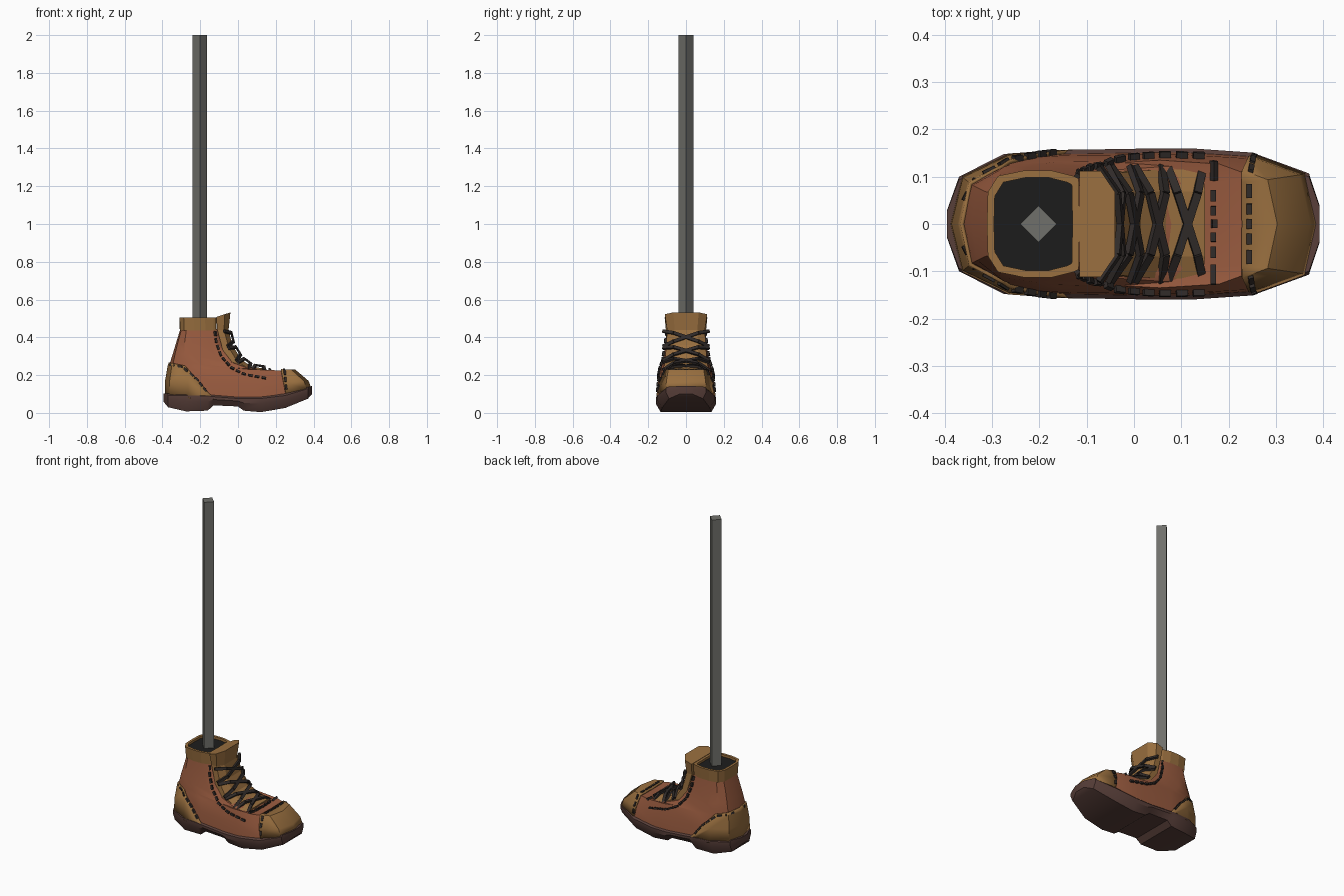
import bpy, bmesh, math
from mathutils import Vector
from mathutils.bvhtree import BVHTree

if "Cube" in bpy.data.objects:
    bpy.data.objects.remove(bpy.data.objects["Cube"])


def material(name, color):
    m = bpy.data.materials.new(name)
    m.diffuse_color = (*color, 1)
    m.use_nodes = True
    m.node_tree.nodes["Principled BSDF"].inputs["Base Color"].default_value = m.diffuse_color
    return m


BROWN = material("brown_leather", (0.32, 0.105, 0.05))
TAN = material("tan_leather", (0.32, 0.16, 0.05))
SOLE = material("sole_rubber", (0.095, 0.048, 0.04))
DARK = material("dark_cord", (0.03, 0.024, 0.022))
BLACK = material("lining", (0.012, 0.012, 0.012))
GREY = material("pole_grey", (0.16, 0.16, 0.145))


def finish(name, bm, mat):
    mesh = bpy.data.meshes.new(name)
    bm.to_mesh(mesh)
    bm.free()
    ob = bpy.data.objects.new(name, mesh)
    mesh.materials.append(mat)
    bpy.context.collection.objects.link(ob)
    return ob


def loft(rings, start=True, end=True):
    bm = bmesh.new()
    rows = [[bm.verts.new(p) for p in r] for r in rings]
    n = len(rows[0])
    for a, b in zip(rows, rows[1:]):
        for i in range(n):
            j = (i + 1) % n
            bm.faces.new((a[i], a[j], b[j], b[i]))
    if start:
        bm.faces.new(rows[0][::-1])
    if end:
        bm.faces.new(rows[-1])
    bmesh.ops.recalc_face_normals(bm, faces=bm.faces)
    return bm


# Foot outline shared by every tilted ring: position along the foot, half width
OUTLINE = [(0, 0), (.03, .63), (.155, .93), (.31, .98), (.63, 1), (.82, .94), (.97, .67), (1, 0)]
OUTLINE += [(t, -w) for t, w in OUTLINE[-2:0:-1]]
COLLAR = [(0, .0), (.01, .6), (.12, .9), (.4, 1), (.7, 1), (.93, .9), (.99, .85), (1, 0)]
COLLAR += [(t, -w) for t, w in COLLAR[-2:0:-1]]


def ring(xb, zb, xf, zf, hw, sag=0.0, shape=OUTLINE):
    return [(xb + (xf - xb) * t, hw * w, zb + (zf - zb) * t - sag * math.sin(math.pi * t))
            for t, w in shape]


# Leather upper
def upper_bm():
    return loft([ring(-.38, .09, .38, .13, .152, .04),
                 ring(-.378, .17, .367, .165, .148, .01),
                 ring(-.365, .245, .30, .222, .135),
                 ring(-.357, .275, .17, .217, .13),
                 ring(-.343, .32, .03, .258, .122),
                 ring(-.325, .38, -.05, .35, .11),
                 ring(-.305, .445, -.095, .445, .102)])


bm = upper_bm()
surface = BVHTree.FromBMesh(bm)
finish("boot_upper", bm, BROWN)


# Toe cap and heel patch: cut from the upper and thickened
def patch(name, planes):
    bm = upper_bm()
    for co, no in planes:
        bmesh.ops.bisect_plane(bm, geom=bm.verts[:] + bm.edges[:] + bm.faces[:],
                               plane_co=co, plane_no=no, clear_outer=True)
    ends = [f for f in bm.faces if f.normal.z < -.8]
    bmesh.ops.delete(bm, geom=ends, context='FACES')
    ob = finish(name, bm, TAN)
    mod = ob.modifiers.new("thickness", 'SOLIDIFY')
    mod.thickness, mod.offset = .008, 1


patch("toe_cap", [((.228, 0, .22), (-1, 0, -.2))])
patch("heel_patch", [((-.28, 0, .25), (.2, 0, 1)), ((-.28, 0, .25), (.75, 0, .65))])

# Sole: stations along the length (x, half width, top z, bottom z)
STATIONS = [(-.395, .03, .102, .06), (-.37, .1, .103, .03), (-.275, .148, .102, .008),
            (-.16, .157, .1, .012), (-.13, .157, .096, .04), (.0, .159, .086, .034),
            (.03, .16, .085, .012), (.12, .16, .086, .004), (.25, .151, .102, .026),
            (.37, .107, .138, .075), (.392, .04, .142, .1)]
sole = []
for x, w, zt, zb in STATIONS:
    half = [(w * .93, zt), (w, zt - .01), (w, zt - .45 * (zt - zb)), (w * .84, zb)]
    sole.append([(x, y, z) for y, z in half] + [(x, -y, z) for y, z in half[::-1]])
finish("sole", loft(sole), SOLE)

# Padded collar with dark lining
finish("collar", loft([ring(-.308, .435, -.115, .435, .106, 0, COLLAR),
                       ring(-.311, .506, -.115, .506, .113, 0, COLLAR),
                       ring(-.296, .506, -.13, .506, .098, 0, COLLAR),
                       ring(-.296, .485, -.13, .485, .098, 0, COLLAR)], False, False), TAN)
bm = bmesh.new()
bm.faces.new([bm.verts.new(p) for p in ring(-.3, .492, -.125, .492, .1, 0, COLLAR)])
bmesh.ops.recalc_face_normals(bm, faces=bm.faces)
finish("lining", bm, BLACK)

# Tongue: front x, z, back x, z, half width
tongue = []
for fx, fz, bx, bz, w in [(-.04, .532, -.115, .508, .112), (-.05, .44, -.11, .44, .1),
                          (-.03, .36, -.08, .33, .105), (.015, .285, -.03, .25, .112),
                          (.07, .245, .05, .21, .115), (.15, .233, .14, .2, .115)]:
    mx, mz = fx * .6 + bx * .4, fz * .6 + bz * .4
    half = [(bx, w, bz), (mx, w, mz), (fx, w * .6, fz)]
    tongue.append(half + [(x, -y, z) for x, y, z in half[::-1]])
finish("tongue", loft(tongue), TAN)


def bar(bm, p, q, n, width, thick):
    d = (q - p).normalized()
    s = d.cross(n).normalized() * width / 2
    u = s.cross(d).normalized() * thick / 2
    ends = [[bm.verts.new(e + a * s + b * u) for a, b in ((1, 1), (1, -1), (-1, -1), (-1, 1))]
            for e in (p, q)]
    a, b = ends
    faces = [bm.faces.new(a), bm.faces.new(b[::-1])]
    faces += [bm.faces.new((a[i], b[i], b[(i + 1) % 4], a[(i + 1) % 4])) for i in range(4)]
    bmesh.ops.recalc_face_normals(bm, faces=faces)


# Criss-cross laces over the tongue
rows = [Vector(p) for p in ((-.045, 0, .44), (-.025, 0, .36), (.018, 0, .292),
                            (.075, 0, .25), (.15, 0, .238))]
bm = bmesh.new()
for a, b in zip(rows, rows[1:]):
    d = (b - a).normalized()
    n = Vector((-d.z, 0, d.x))
    for side in (1, -1):
        path = []
        for t, y, lift in ((0, .122, -.03), (.22, .065, .006), (.78, -.065, .006), (1, -.122, -.03)):
            path.append(a.lerp(b, t) + n * lift + Vector((0, y * side, 0)))
        for p, q in zip(path, path[1:]):
            bar(bm, p, q, n, .017, .012)
finish("laces", bm, DARK)

# Stitching: dashes projected on the upper
stitch = bmesh.new()


def dashes(rays):
    hits = [surface.ray_cast(o, d) + (d,) for o, d in rays]
    hits = [(h[0], h[1] if h[1].z > -.9 else -h[1]) for h in hits if h[0] is not None]
    for i in range(0, len(hits) - 2, 3):
        (p, n), (q, _) = hits[i], hits[i + 2]
        bar(stitch, p + n * .006, q + n * .006, n, .011, .014)


def side_seam(points, step=.012):
    samples = []
    for a, b in zip(points, points[1:]):
        k = max(1, round(math.dist(a, b) / step))
        samples += [(a[0] + (b[0] - a[0]) * i / k, a[1] + (b[1] - a[1]) * i / k) for i in range(k)]
    for s in (1, -1):
        dashes([(Vector((x, s, z)), Vector((0, -s, 0))) for x, z in samples])


def cross_seam(x, lean, a0, a1, count):
    rays = []
    for i in range(count):
        a = math.radians(a0 + (a1 - a0) * i / (count - 1))
        rays.append((Vector((x + lean, 0, .11)),
                     Vector((-lean * math.sin(a) * 8, math.cos(a), math.sin(a))).normalized()))
    dashes(rays)


side_seam([(-.125, .43), (-.115, .37), (-.09, .3), (-.04, .24), (.03, .205), (.16, .18)])
side_seam([(-.365, .255), (-.29, .243), (-.21, .17), (-.16, .105)])
cross_seam(.243, .01, 5, 175, 33)
cross_seam(.168, 0, 42, 138, 21)
finish("stitching", stitch, DARK)

# Four-sided pole
R = .039
finish("pole", loft([[(-.202 + R, 0, z), (-.202, R, z), (-.202 - R, 0, z), (-.202, -R, z)]
                     for z in (.4, 2.0)]), GREY)

for ob in bpy.data.objects:
    ob.select_set(ob.name in {"boot_upper", "toe_cap", "heel_patch", "sole"})
bpy.context.view_layer.objects.active = bpy.data.objects["boot_upper"]
bpy.ops.object.shade_smooth_by_angle(angle=math.radians(30))
